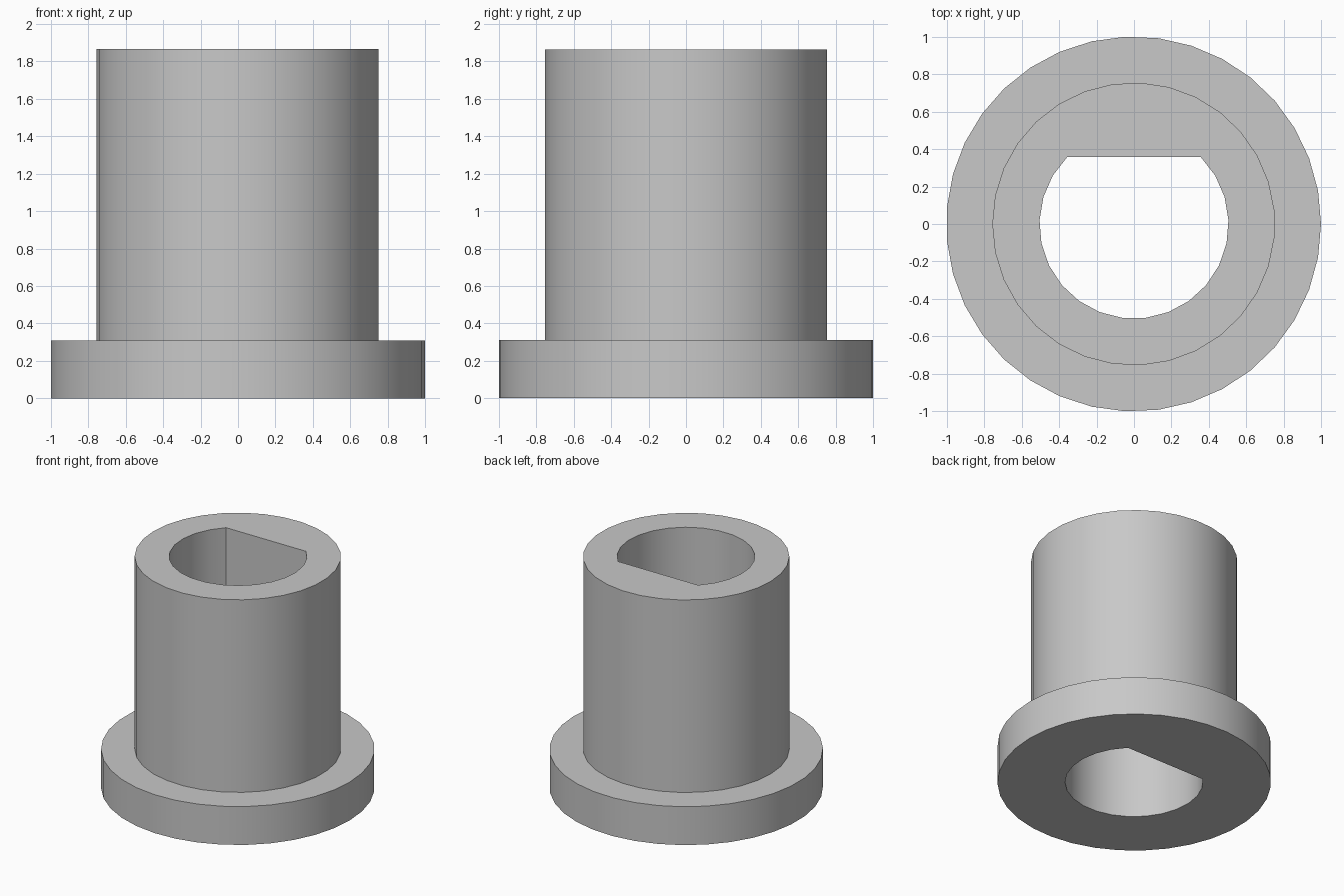
import bpy
import bmesh
import math

cube = bpy.data.objects.get("Cube")
if cube:
    bpy.data.objects.remove(cube, do_unlink=True)

FLANGE_R, TUBE_R, BORE_R = 1.001, 0.755, 0.505
FLANGE_TOP, TOP = 0.31, 1.865
SHIFT_X = -0.002

metal = bpy.data.materials.new("grey metal")
metal.use_nodes = True
colour = (0.58, 0.58, 0.58, 1)
metal.diffuse_color = colour
metal.node_tree.nodes["Principled BSDF"].inputs["Base Color"].default_value = colour


def arc(radius, start, sweep, steps, closed):
    """Points along an arc; a closed one omits its repeated last point."""
    count = steps if closed else steps + 1
    angles = [math.radians(start + sweep * i / steps) for i in range(count)]
    return [(radius * math.cos(a) + SHIFT_X * closed, radius * math.sin(a)) for a in angles]


bm = bmesh.new()


def wall(outline, z0, z1):
    """Side wall over an outline; returns its bottom and top edge loops."""
    low = [bm.verts.new((x, y, z0)) for x, y in outline]
    high = [bm.verts.new((x, y, z1)) for x, y in outline]
    n = len(outline)
    for i in range(n):
        j = (i + 1) % n
        bm.faces.new((low[i], low[j], high[j], high[i]))
    return [[bm.edges.get((ring[i], ring[(i + 1) % n])) for i in range(n)]
            for ring in (low, high)]


def cap(outer, inner, up):
    """Flat face between two edge loops at the same height."""
    bmesh.ops.triangle_fill(bm, use_beauty=True, edges=outer + inner, normal=(0, 0, up))


# Flange, tube and D-shaped through bore
flange_low, flange_high = wall(arc(FLANGE_R, 0, 360, 35, True), 0, FLANGE_TOP)
tube_low, tube_high = wall(arc(TUBE_R, 180, 360, 31, True), FLANGE_TOP, TOP)
bore_low, bore_high = wall(arc(BORE_R, 135, 270, 19, False), 0, TOP)

# Underside, flange shoulder and top rim
cap(flange_low, bore_low, -1)
cap(flange_high, tube_low, 1)
cap(tube_high, bore_high, 1)
bmesh.ops.recalc_face_normals(bm, faces=bm.faces[:])

mesh = bpy.data.meshes.new("flanged_bushing")
bm.to_mesh(mesh)
bm.free()
mesh.materials.append(metal)
bushing = bpy.data.objects.new("flanged_bushing", mesh)
bpy.context.collection.objects.link(bushing)

# Smooth round walls with sharp rims and bore corners
bpy.ops.object.select_all(action='DESELECT')
bushing.select_set(True)
bpy.context.view_layer.objects.active = bushing
bpy.ops.object.shade_smooth_by_angle(angle=math.radians(30))
